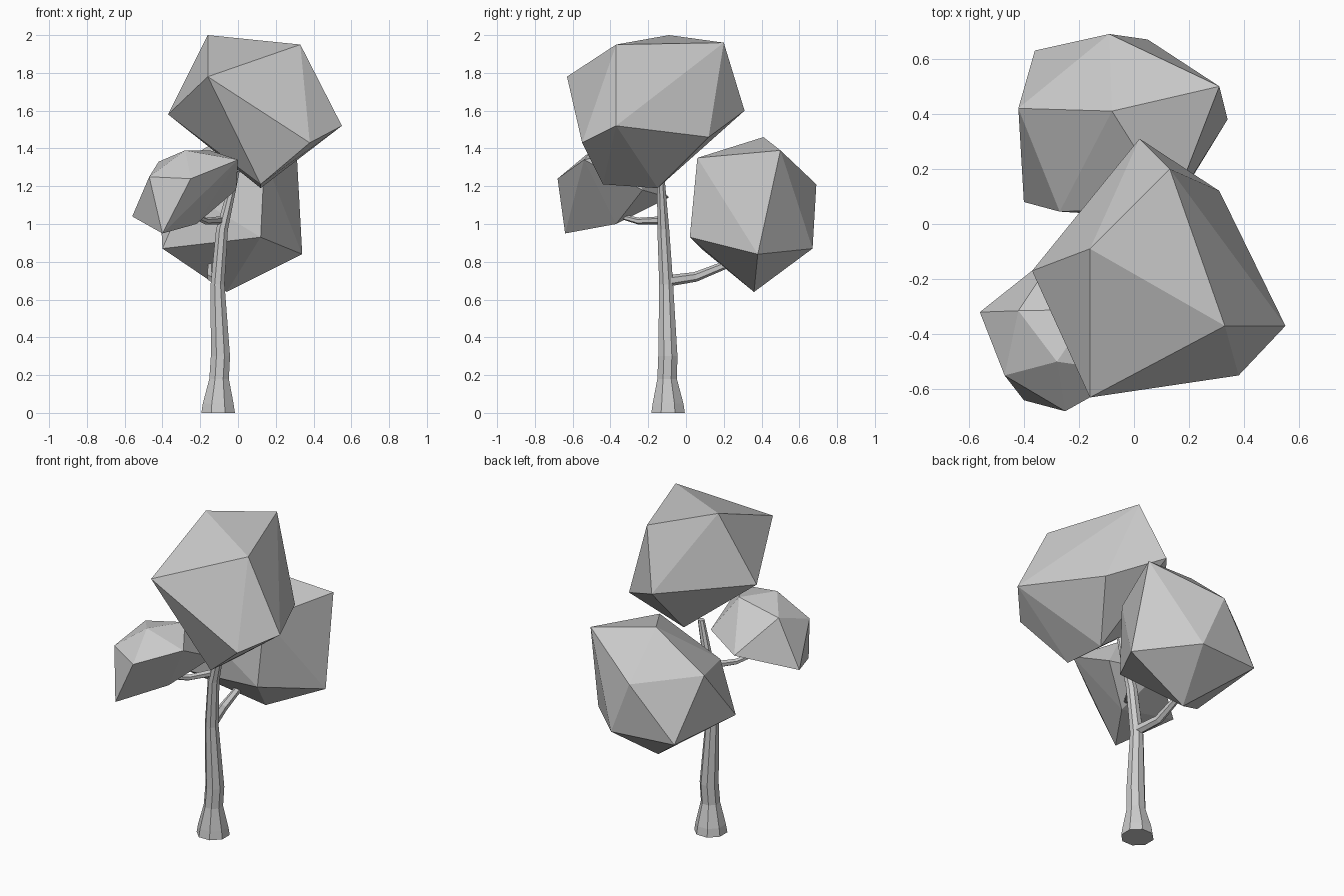
import bpy, bmesh, math
from mathutils import Vector

if "Cube" in bpy.data.objects:
    bpy.data.objects.remove(bpy.data.objects["Cube"])


def finish(name, bm):
    bmesh.ops.recalc_face_normals(bm, faces=bm.faces)
    mesh = bpy.data.meshes.new(name)
    bm.to_mesh(mesh)
    bm.free()
    obj = bpy.data.objects.new(name, mesh)
    bpy.context.collection.objects.link(obj)


def tube(name, path, sides, level=False):
    """Faceted tube through (x, y, z, radius) stations; level keeps rings horizontal."""
    bm = bmesh.new()
    pts = [Vector(p[:3]) for p in path]
    rings = []
    for i, p in enumerate(pts):
        d = pts[min(i + 1, len(pts) - 1)] - pts[max(i - 1, 0)]
        if level:
            u, v = Vector((1, 0, 0)), Vector((0, 1, 0))
        else:
            u = d.cross(Vector((0, 0, 1))).normalized()
            v = d.cross(u).normalized()
        angles = [math.tau * (k + 0.5) / sides for k in range(sides)]
        rings.append([bm.verts.new(p + path[i][3] * (u * math.cos(a) + v * math.sin(a)))
                      for a in angles])
    for a, b in zip(rings, rings[1:]):
        for k in range(sides):
            n = (k + 1) % sides
            bm.faces.new((a[k], a[n], b[n], b[k]))
    bm.faces.new(rings[0])
    bm.faces.new(rings[-1])
    finish(name, bm)


def foliage(name, corners):
    """Faceted leaf clump: the hull around a few corners."""
    bm = bmesh.new()
    for c in corners:
        bm.verts.new(c)
    bmesh.ops.convex_hull(bm, input=bm.verts)
    finish(name, bm)


# Trunk with flared foot
tube("trunk", [(-.105, -.095, 0, .096), (-.105, -.095, .05, .088), (-.1, -.1, .18, .056),
               (-.093, -.096, .3, .055), (-.108, -.105, .68, .04),
               (-.085, -.12, .97, .034), (-.01, -.135, 1.28, .02)], 8, level=True)

# Branches reaching into the side clumps
tube("rear_branch", [(-.105, -.09, .7, .03), (-.14, .05, .72, .026), (-.14, .25, .8, .02)], 6)
tube("front_branch", [(-.08, -.11, 1.02, .022), (-.17, -.25, 1.015, .018),
                      (-.25, -.38, 1.05, .012)], 6)

# Leaf clumps
foliage("top_foliage", [
    (-.16, -.09, 2.0), (.33, -.37, 1.95), (-.16, -.63, 1.78), (.55, -.37, 1.52),
    (.38, -.55, 1.43), (-.37, -.17, 1.58), (.13, .2, 1.96), (.02, .31, 1.6),
    (.31, .12, 1.46), (.12, -.44, 1.21), (.12, -.15, 1.19)])
foliage("rear_foliage", [
    (.34, .38, .84), (.31, .5, 1.39), (-.06, .36, .64), (.12, .02, .93),
    (.14, .06, 1.35), (-.08, .41, 1.46), (-.09, .69, 1.21), (.05, .67, .87),
    (-.36, .63, .88), (-.42, .42, 1.25), (-.4, .08, .87), (-.27, .045, 1.17)])
foliage("front_foliage", [
    (-.4, -.64, .95), (-.25, -.68, 1.24), (-.47, -.55, 1.25), (-.56, -.32, 1.04),
    (-.42, -.315, 1.33), (-.28, -.5, 1.39), (0, -.54, 1.34), (-.15, -.31, 1.39),
    (-.22, -.37, 1.0), (-.27, -.09, 1.14), (-.01, -.23, 1.18)])
